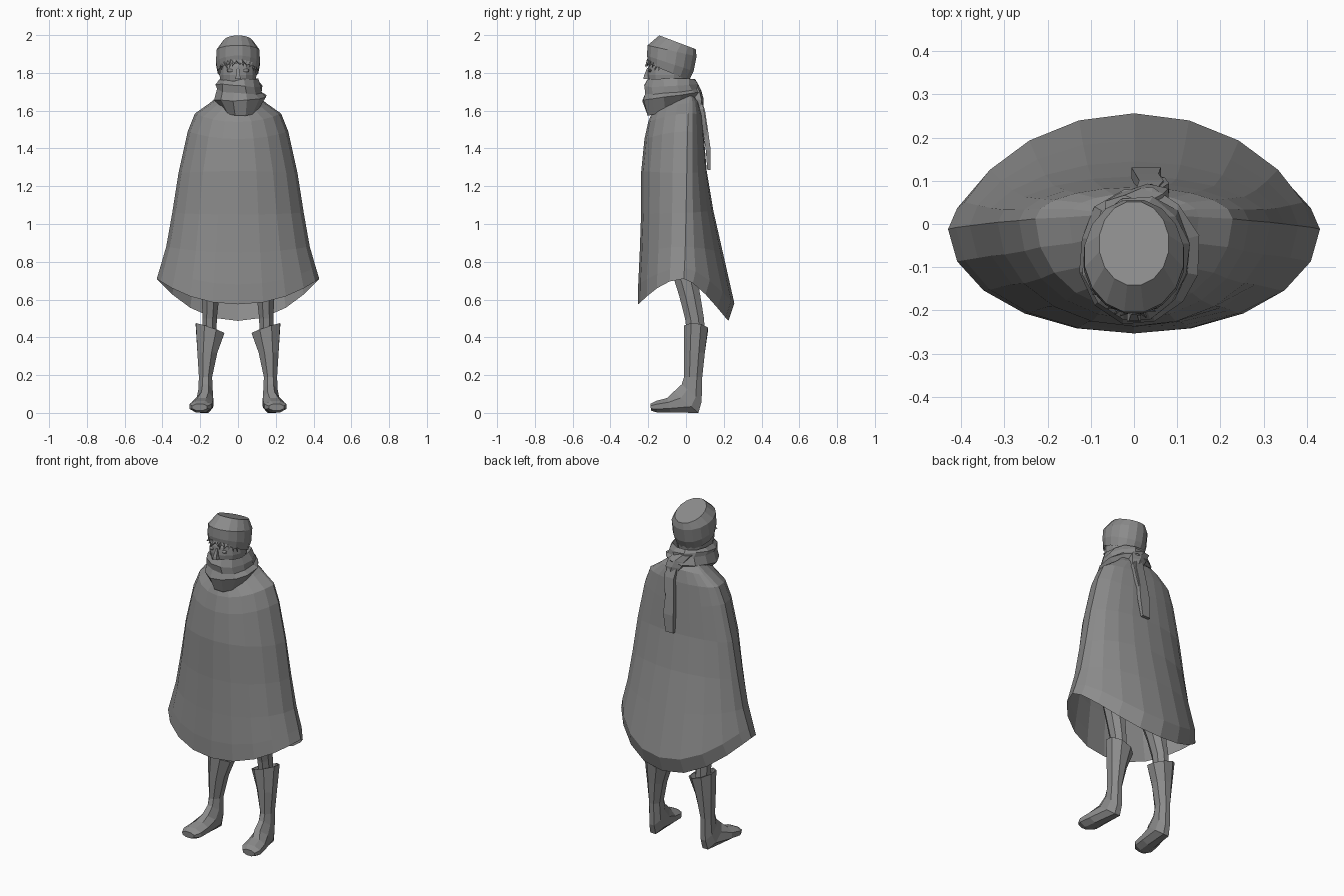
import bpy, bmesh, math, random
from mathutils import Vector, Euler, Matrix

random.seed(4)
grey = bpy.data.materials.new("dark_grey")
grey.diffuse_color = (.26, .26, .26, 1)


def finish(name, bm, mirror=False):
    bmesh.ops.recalc_face_normals(bm, faces=bm.faces)
    me = bpy.data.meshes.new(name)
    bm.to_mesh(me)
    bm.free()
    me.materials.append(grey)
    ob = bpy.data.objects.new(name, me)
    bpy.context.collection.objects.link(ob)
    if mirror:
        ob.modifiers.new("Mirror", 'MIRROR').use_mirror_merge = False
    return ob


def skin(name, loops, caps=True, mirror=False):
    """Join closed loops of points with quads."""
    bm = bmesh.new()
    rows = [[bm.verts.new(p) for p in loop] for loop in loops]
    n = len(rows[0])
    for a, b in zip(rows, rows[1:]):
        for i in range(n):
            j = (i + 1) % n
            bm.faces.new((a[i], a[j], b[j], b[i]))
    if caps:
        bm.faces.new(rows[0])
        bm.faces.new(rows[-1])
    return finish(name, bm, mirror)


def loft(name, rings, n=8, caps=True, mirror=False, jitter=0.0):
    """Rings are (x, y, z, rx, ry, pitch, roll)."""
    loops = []
    for r in rings:
        x, y, z, rx, ry, pitch, roll = tuple(r) + (0,) * (7 - len(r))
        rot, k = Euler((pitch, roll, 0)).to_matrix(), 1 / math.cos(math.pi / n)
        loop = []
        for i in range(n):
            t = 2 * math.pi * (i + .5) / n
            p = Vector((x, y, z)) + rot @ Vector((k * rx * math.cos(t), k * ry * math.sin(t), 0))
            p += Vector([random.uniform(-jitter, jitter) for _ in range(3)])
            p.z = max(p.z, 0)
            loop.append(p)
        loops.append(loop)
    return skin(name, loops, caps, mirror)


# Cape: rows of half width, front y, back y, then z at front, side, back;
# the rows turn from boxy at the shoulders to lens shaped at the hem
cape = [
    (.09, -.15, .04, 1.64, 1.69, 1.68), (.15, -.18, .07, 1.59, 1.64, 1.65),
    (.228, -.20, .085, 1.54, 1.585, 1.58), (.266, -.22, .095, 1.45, 1.49, 1.46),
    (.315, -.237, .11, 1.28, 1.27, 1.28), (.348, -.238, .145, 1.05, 1.06, 1.07),
    (.38, -.245, .195, .85, .88, .85), (.412, -.253, .256, .68, .77, .58),
    (.43, -.253, .225, .575, .71, .487)]
loops = []
for k, (a, yf, yb, zf, zs, zb) in enumerate(cape):
    f = k / (len(cape) - 1)
    yc, loop = .02 - .032 * f, []
    for i in range(20):
        c, s = math.cos(i * math.pi / 10), math.sin(i * math.pi / 10)
        ye, ze, power = (yb, zb, .85 + .5 * f) if s > 0 else (yf, zf, 1)
        w = abs(c) ** 2.2
        loop.append((a * c, yc + (ye - yc) * abs(s) ** power, ze + (zs - ze) * w))
    loops.append(loop)
skin("cape", loops, caps=False)

# Legs, hidden above by the cape
loft("leg", [(.15, .055, .40, .036, .048), (.15, .045, .50, .038, .05),
             (.145, .02, .62, .046, .056), (.135, -.01, .74, .055, .064),
             (.10, -.05, .95, .07, .08)], mirror=True)
loft("torso", [(0, -.05, .88, .15, .09), (0, -.05, 1.1, .13, .085),
               (0, -.06, 1.4, .15, .09), (0, -.06, 1.54, .12, .07)])

# Boots: sloped cuff, shaft, then rings turning forward to the toe
loft("boot", [(.15, .053, .40, .05, .045, 0, -.3), (.148, .053, .447, .072, .058, -.1, -.33),
              (.148, .053, .447, .08, .063, -.1, -.33), (.162, .045, .32, .053, .055),
              (.172, .038, .19, .035, .048), (.172, .03, .105, .038, .07, -.72),
              (.175, .0, .056, .044, .086, -.70), (.19, -.09, .040, .055, .040, -1.35),
              (.198, -.155, .033, .058, .031, -1.5), (.203, -.187, .03, .04, .018, -1.5)],
     mirror=True)

# Head with nose and eyes
bm = bmesh.new()
bmesh.ops.create_uvsphere(bm, u_segments=14, v_segments=10, radius=1,
                          matrix=Matrix.Translation((0, -.09, 1.79)) @ Matrix.Diagonal((.1, .115, .14, 1)))
finish("head", bm)
loft("nose", [(0, -.203, 1.768, .016, .022), (0, -.206, 1.783, .011, .017),
              (0, -.198, 1.825, .006, .008)], n=4)
bm = bmesh.new()
bmesh.ops.create_uvsphere(bm, u_segments=8, v_segments=6, radius=1,
                          matrix=Matrix.Translation((.042, -.19, 1.812)) @ Matrix.Diagonal((.018, .008, .009, 1)))
finish("eye", bm, mirror=True)

# Hair: pointed locks below the hat brim
bm = bmesh.new()
for i in range(13):
    t = math.radians(-155 + 130 * i / 12)
    out = Vector((math.cos(t), math.sin(t), 0))
    base = Vector((.097 * out.x, -.09 + .112 * out.y, 1.824 - .038 * out.y))
    d = (out * random.uniform(.4, .8) + Vector((random.uniform(-.8, .8), 0, -1))).normalized()
    size = random.uniform(.03, .045)
    m = Matrix.Translation(base + d * size * .35) @ d.to_track_quat('Z', 'Y').to_matrix().to_4x4()
    bmesh.ops.create_cone(bm, cap_ends=True, segments=4, radius1=.011, radius2=0, depth=size, matrix=m)
finish("hair_fringe", bm)

# Hat: tilted back drum
loft("hat", [(0, -.088, 1.825, .088, .10, -.40), (0, -.092, 1.805, .107, .117, -.40),
             (0, -.083, 1.85, .116, .13, -.32), (0, -.074, 1.917, .114, .133, -.22),
             (0, -.045, 1.962, .08, .103, -.36)], n=16)

# Scarf: two slouching wraps, a knot and hanging ends
loft("scarf_wrap", [(.01, -.07, 1.655, .08, .10, .4), (.01, -.07, 1.622, .095, .145, .36),
                    (.012, -.072, 1.672, .134, .155, .12, -.06), (.01, -.075, 1.706, .12, .14, .1, .08),
                    (.005, -.08, 1.735, .12, .138, .05, .08), (.002, -.08, 1.766, .10, .125, .03, -.06),
                    (0, -.08, 1.73, .085, .105)], n=12, caps=False, jitter=.006)
loft("scarf_knot", [(.045, .07, 1.62, .03, .015), (.03, .065, 1.66, .048, .026),
                    (.015, .052, 1.70, .05, .028), (-.02, .038, 1.74, .045, .022)], n=6, jitter=.004)
loft("scarf_end", [(.025, .06, 1.68, .022, .015), (.04, .085, 1.60, .028, .016),
                   (.03, .102, 1.50, .027, .014), (.028, .118, 1.39, .034, .013),
                   (.02, .122, 1.285, .026, .009)], n=4)
loft("scarf_short_end", [(.03, .06, 1.68, .02, .015), (.055, .08, 1.61, .026, .014),
                         (.052, .095, 1.53, .02, .012), (.042, .105, 1.45, .012, .008)], n=4)
